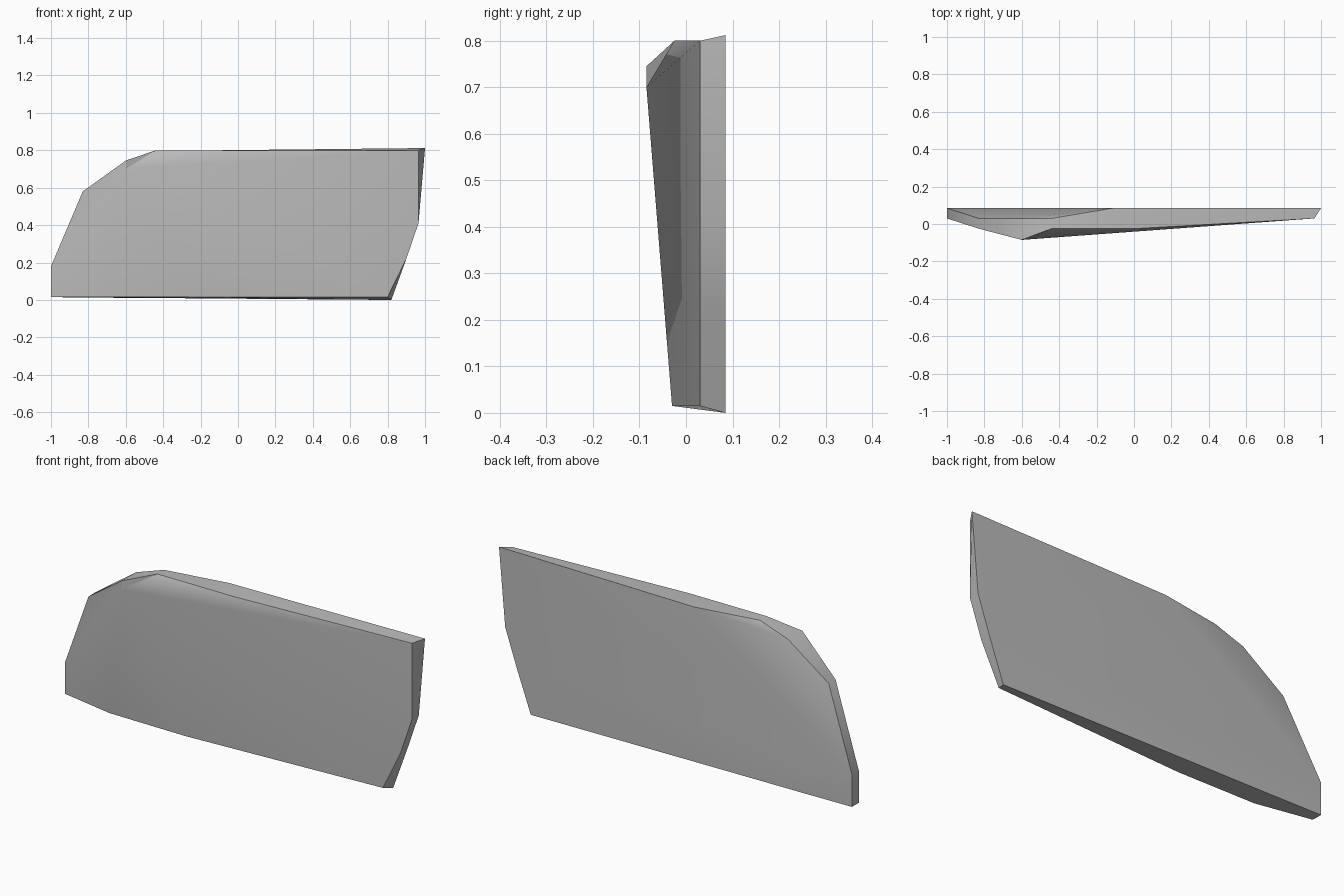
import bpy
import bmesh
import math

cube = bpy.data.objects.get("Cube")
if cube:
    bpy.data.objects.remove(cube, do_unlink=True)

# Single grey finish
grey = bpy.data.materials.new("panel_grey")
grey.use_nodes = True
colour = (0.5, 0.5, 0.5, 1.0)
grey.diffuse_color = colour
shader = grey.node_tree.nodes["Principled BSDF"]
shader.inputs["Base Color"].default_value = colour
shader.inputs["Roughness"].default_value = 0.6

# Matching rims, from the lower left corner over the top and back along the bottom
FRONT_RIM = [
    (-1, .03, .015), (-1, .03, .18), (-.83, -.025, .58), (-.6, -.085, .745),
    (-.44, -.025, .8), (0, -.025, .8), (.965, .03, .8), (.965, .03, .41),
    (.9, .03, .22), (.8, .03, .015), (-.28, -.03, .015), (-.71, -.025, .015),
]
BACK_RIM = [
    (-1, .085, .015), (-1, .085, .18), (-.83, .03, .58), (-.6, .03, .745),
    (-.44, .03, .8), (-.11, .085, .8), (1, .085, .812), (.965, .085, .41),
    (.9, .085, .22), (.82, .085, 0), (-.28, .085, .009), (-.71, .085, .012),
]
RIDGE = (-.6, -.085, .7)

bm = bmesh.new()
front = [bm.verts.new(p) for p in FRONT_RIM]
back = [bm.verts.new(p) for p in BACK_RIM]
ridge = bm.verts.new(RIDGE)
count = len(front)

# Front skin fans out from the ridge point, edge strip joins both rims
for i in range(count):
    j = (i + 1) % count
    bm.faces.new((front[i], front[j], ridge))
    bm.faces.new((front[j], front[i], back[i], back[j]))

# Flat back skin, with the upper corner bent forwards
bm.faces.new(back[:2] + back[5:])
for a, b, c in ((1, 2, 3), (1, 3, 5), (3, 4, 5)):
    bm.faces.new((back[a], back[b], back[c]))

bmesh.ops.recalc_face_normals(bm, faces=bm.faces)
mesh = bpy.data.meshes.new("curved_panel")
bm.to_mesh(mesh)
bm.free()
mesh.materials.append(grey)

panel = bpy.data.objects.new("curved_panel", mesh)
bpy.context.collection.objects.link(panel)
bpy.ops.object.select_all(action="DESELECT")
panel.select_set(True)
bpy.context.view_layer.objects.active = panel
bpy.ops.object.shade_smooth_by_angle(angle=math.radians(35))
